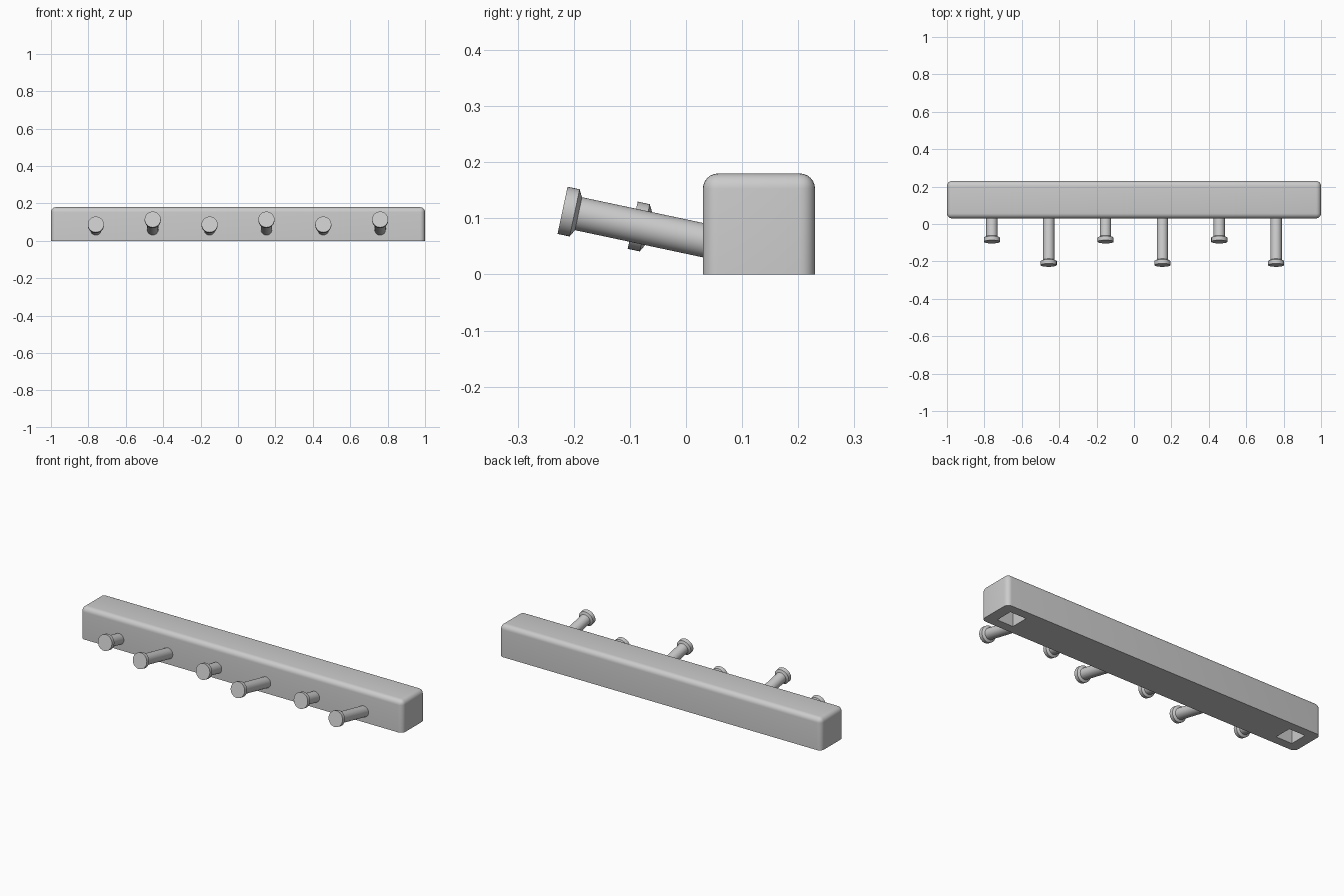
import bpy, bmesh, math
from mathutils import Matrix, Vector

if "Cube" in bpy.data.objects:
    bpy.data.objects.remove(bpy.data.objects["Cube"], do_unlink=True)

grey = bpy.data.materials.new("light_grey")
grey.use_nodes = True
colour = (0.6, 0.6, 0.6, 1)
grey.diffuse_color = colour
grey.node_tree.nodes["Principled BSDF"].inputs["Base Color"].default_value = colour


def finish(name, bm):
    """Turn a bmesh into a grey object in the scene."""
    bmesh.ops.recalc_face_normals(bm, faces=bm.faces)
    mesh = bpy.data.meshes.new(name)
    bm.to_mesh(mesh)
    bm.free()
    mesh.materials.append(grey)
    obj = bpy.data.objects.new(name, mesh)
    bpy.context.collection.objects.link(obj)
    return obj


def add_box(bm, size, centre):
    matrix = Matrix.Translation(centre) @ Matrix.Diagonal((*size, 1))
    bmesh.ops.create_cube(bm, size=1, matrix=matrix)


def activate(obj):
    bpy.ops.object.select_all(action="DESELECT")
    obj.select_set(True)
    bpy.context.view_layer.objects.active = obj


# Rail: a bar with every edge rounded except those underneath
LENGTH, DEPTH, HEIGHT, RAIL_Y = 2.0, 0.2, 0.18, 0.13
bm = bmesh.new()
add_box(bm, (LENGTH, DEPTH, HEIGHT), (0, RAIL_Y, HEIGHT / 2))
rounded = [e for e in bm.edges if max(v.co.z for v in e.verts) > HEIGHT / 2]
bmesh.ops.bevel(bm, geom=rounded, offset=0.027, segments=6, profile=0.5,
                affect="EDGES", clamp_overlap=True)
rail = finish("rail", bm)

# Square mounting pockets in the underside
bm = bmesh.new()
POCKET = 0.1
for side in (-1, 1):
    add_box(bm, (POCKET, POCKET, 2 * POCKET), (side * 0.89, RAIL_Y, 0))
cutter = finish("pocket_cutter", bm)
cutter.hide_render = True
cut = rail.modifiers.new("pockets", "BOOLEAN")
cut.operation = "DIFFERENCE"
cut.solver = "EXACT"
cut.object = cutter
activate(rail)
bpy.ops.object.modifier_apply(modifier=cut.name)
bpy.data.objects.remove(cutter, do_unlink=True)
bpy.ops.object.shade_smooth_by_angle(angle=math.radians(30))

# Pegs: lathed pins with flared heads, tilted upwards, short and long in turn
TILT = math.radians(12)
SHAFT, HEAD, RIM, FLARE = 0.03, 0.043, 0.022, 0.007
ROOT = Vector((0, 0.05, 0.057))
SPACING = 0.304


def make_peg(name, x, length):
    profile = [(0, 0), (SHAFT, 0), (SHAFT, length - RIM - FLARE),
               (HEAD, length - RIM), (HEAD, length), (0, length)]
    bm = bmesh.new()
    verts = [bm.verts.new((r, 0, z)) for r, z in profile]
    edges = [bm.edges.new(pair) for pair in zip(verts, verts[1:])]
    bmesh.ops.spin(bm, geom=verts + edges, axis=(0, 0, 1), cent=(0, 0, 0),
                   angle=math.tau, steps=40, use_duplicate=False)
    bmesh.ops.remove_doubles(bm, verts=bm.verts, dist=0.0001)
    peg = finish(name, bm)
    peg.location = ROOT + Vector((x, 0, 0))
    peg.rotation_euler.x = math.pi / 2 - TILT
    activate(peg)
    bpy.ops.object.shade_smooth_by_angle(angle=math.radians(30))


for i in range(6):
    kind, reach = (("short", 0.145), ("long", 0.27))[i % 2]
    make_peg(f"{kind}_peg_{i // 2 + 1}", (i - 2.5) * SPACING, reach / math.cos(TILT))
